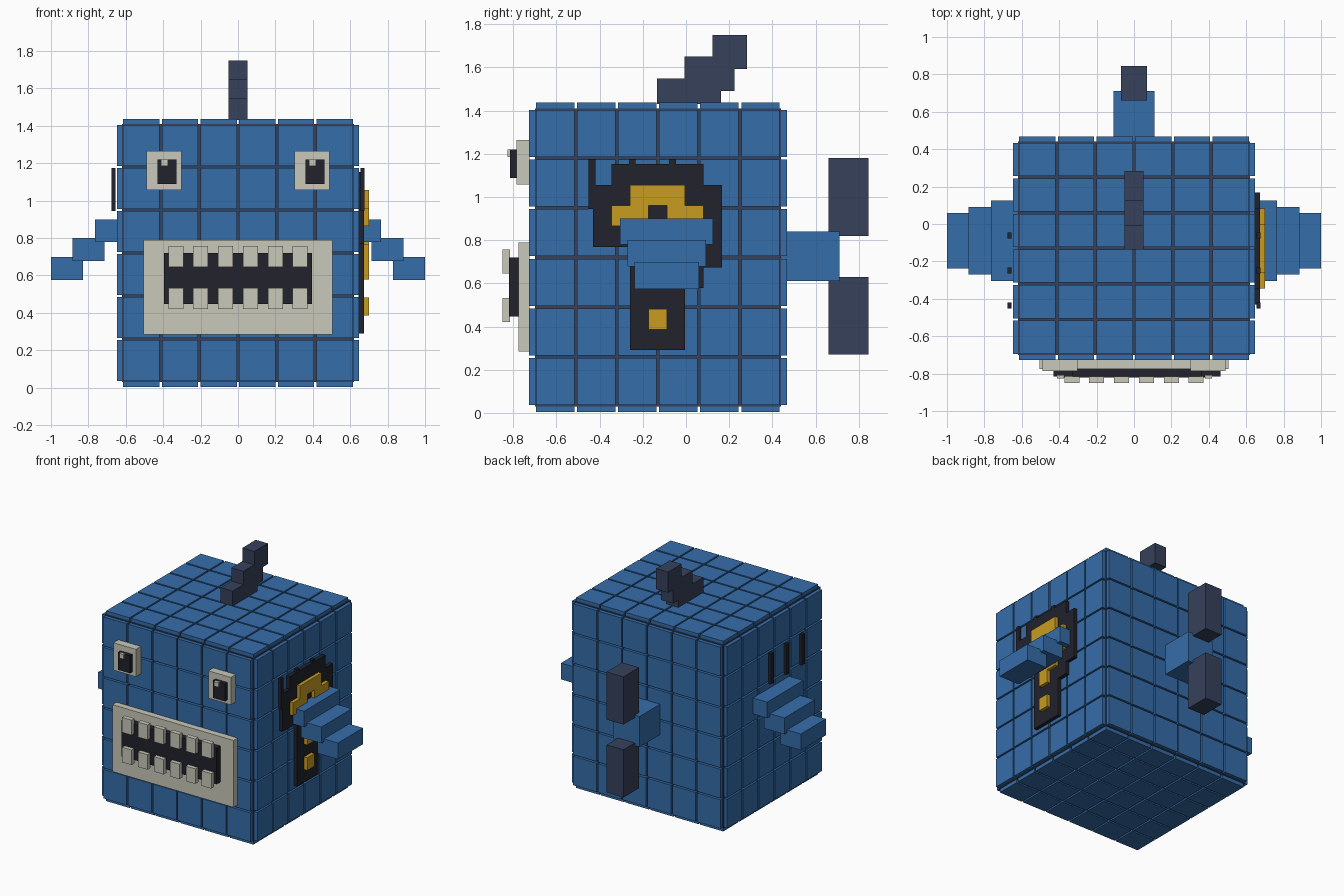
import bpy, bmesh
from mathutils import Vector

if "Cube" in bpy.data.objects:
    bpy.data.objects.remove(bpy.data.objects["Cube"])


def material(name, r, g, b):
    m = bpy.data.materials.new(name)
    m.diffuse_color = [((c / 255 + 0.055) / 1.055) ** 2.4 for c in (r, g, b)] + [1]
    m.use_nodes = True
    m.node_tree.nodes["Principled BSDF"].inputs["Base Color"].default_value = m.diffuse_color
    return m


BLUE = material("blue", 53, 109, 170)
SLATE = material("slate", 54, 65, 91)
BLACK = material("black", 33, 34, 44)
CREAM = material("cream", 200, 200, 186)
GOLD = material("gold", 201, 156, 34)


def boxes(name, mat, items):
    """One object made of boxes given as (x0, x1, y0, y1, z0, z1)."""
    bm = bmesh.new()
    for b in items:
        lo, hi = Vector(b[0::2]), Vector(b[1::2])
        geo = bmesh.ops.create_cube(bm, size=1)
        for v in geo["verts"]:
            v.co = Vector(v.co[i] * (hi[i] - lo[i]) + (lo[i] + hi[i]) / 2 for i in range(3))
    me = bpy.data.meshes.new(name)
    bm.to_mesh(me)
    bm.free()
    me.materials.append(mat)
    ob = bpy.data.objects.new(name, me)
    bpy.context.collection.objects.link(ob)
    return ob


def both_sides(items):
    return items + [(-b[1], -b[0]) + tuple(b[2:]) for b in items]


# Body core, visible in the gaps between tiles
LO, HI = (-0.62, -0.70, 0.03), (0.62, 0.44, 1.41)
boxes("body_core", SLATE, [(LO[0], HI[0], LO[1], HI[1], LO[2], HI[2])])

# Six by six raised tiles on every face of the body
GAP, THICK, N = 0.006, 0.027, 6
for axis, names in enumerate((("left", "right"), ("front", "back"), ("bottom", "top"))):
    u, v = [a for a in range(3) if a != axis]
    for side, label in enumerate(names):
        tiles = []
        for i in range(N):
            for j in range(N):
                span = [None] * 3
                for a, k in ((u, i), (v, j)):
                    step = (HI[a] - LO[a]) / N
                    span[a] = (LO[a] + k * step + GAP, LO[a] + (k + 1) * step - GAP)
                span[axis] = ((HI[axis], HI[axis] + THICK) if side
                              else (LO[axis] - THICK, LO[axis]))
                tiles.append(tuple(c for s in span for c in s))
        boxes(label + "_tiles", BLUE, tiles)

# Stepped dorsal fin
boxes("dorsal_fin", SLATE, [(-0.05, 0.05, -0.135, 0.163, 1.43, 1.55),
                            (-0.05, 0.05, -0.007, 0.224, 1.49, 1.65),
                            (-0.05, 0.05, 0.123, 0.283, 1.594, 1.75)])

# Tail stem and lobes
boxes("tail_stem", BLUE, [(-0.11, 0.11, 0.44, 0.71, 0.61, 0.84)])
boxes("tail_lobes", SLATE, [(-0.07, 0.07, 0.66, 0.845, 0.82, 1.18),
                            (-0.07, 0.07, 0.66, 0.845, 0.27, 0.63)])

# Stepped side fins
boxes("side_fins", BLUE, both_sides([(0.60, 0.765, -0.305, 0.125, 0.78, 0.90),
                                     (0.715, 0.885, -0.27, 0.092, 0.677, 0.80),
                                     (0.83, 1.0, -0.238, 0.06, 0.575, 0.698)]))

# Gill slits
boxes("gills", BLACK, both_sides([(0.655, 0.675, y - 0.016, y + 0.016, 0.945, 1.175)
                                  for y in (-0.435, -0.249, -0.062)]))

# Right side emblem: # is a black cell, o is a black cell with a gold block
EMBLEM = (" ##### ",
          "##ooo##",
          "#oo#oo#",
          "## #oo#",
          "  #oo##",
          "  #o## ",
          "  ###  ",
          "  #o#  ",
          "  ###  ")
black, gold = [], []
CW, CH = 0.0853, 0.0957
for row, line in enumerate(EMBLEM):
    for col, ch in enumerate(line):
        if ch == " ":
            continue
        y, z = -0.43 + col * CW, 1.152 - row * CH
        black.append((0.645, 0.674, y, y + CW, z - CH, z))
        if ch == "o":
            gold.append((0.674, 0.70, y, y + CW, z - CH, z))
boxes("emblem_back", BLACK, black)
boxes("emblem_front", GOLD, gold)

# Mouth plate, opening and teeth
boxes("lips", CREAM, [(-0.505, 0.505, -0.775, -0.725, 0.285, 0.79)])
boxes("mouth", BLACK, [(-0.396, 0.396, -0.82, -0.775, 0.447, 0.72)])
boxes("teeth", CREAM, [(x - 0.04, x + 0.04, -0.85, -0.815, z, z + 0.113)
                       for x in [-0.3325 + 0.133 * i for i in range(6)]
                       for z in (0.42, 0.645)])

# Eyes with pupils that both look the same way
boxes("eyes", CREAM, both_sides([(0.302, 0.49, -0.785, -0.725, 1.058, 1.265)]))
boxes("pupils", BLACK, [(x, x + 0.1, -0.815, -0.785, 1.088, 1.22) for x in (-0.43, 0.362)])
boxes("eye_glints", CREAM, [(x, x + 0.036, -0.827, -0.81, 1.186, 1.221)
                            for x in (-0.411, 0.38)])
